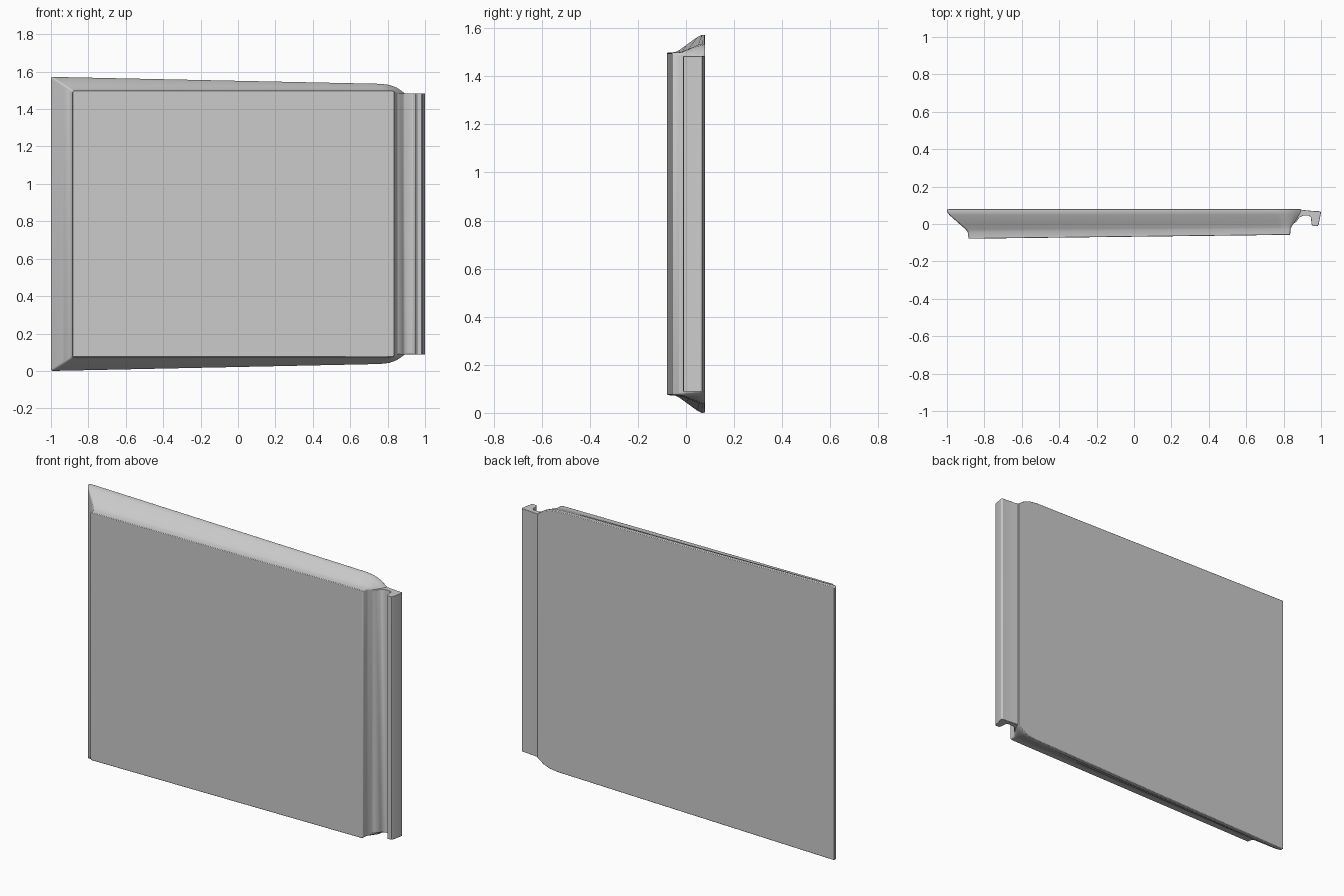
import bpy, bmesh

if "Cube" in bpy.data.objects:
    bpy.data.objects.remove(bpy.data.objects["Cube"])

MID_Z = 0.786   # the panel is mirrored about this height


def finish(name, bm, bevel, angle=0.5):
    bmesh.ops.recalc_face_normals(bm, faces=bm.faces)
    mesh = bpy.data.meshes.new(name)
    bm.to_mesh(mesh)
    bm.free()
    ob = bpy.data.objects.new(name, mesh)
    bpy.context.collection.objects.link(ob)
    mod = ob.modifiers.new("soft_edges", 'BEVEL')
    mod.width = bevel
    mod.segments = 2
    mod.limit_method = 'ANGLE'
    mod.angle_limit = angle
    bpy.ops.object.select_all(action='DESELECT')
    ob.select_set(True)
    bpy.context.view_layer.objects.active = ob
    bpy.ops.object.shade_smooth_by_angle(angle=0.6)
    return ob


# Door panel: lower half of the front and back outlines (x, z)
front = [(-0.885, 0.082), (-0.878, 0.074), (0.78, 0.074), (0.805, 0.074),
         (0.825, 0.074), (0.832, 0.076), (0.835, 0.082)]
back = [(-1.0, 0.004), (-0.995, 0.0), (0.76, 0.037), (0.81, 0.043),
        (0.85, 0.058), (0.873, 0.074), (0.892, 0.088)]
# Section of the sloped rim: (depth y, blend from front to back outline)
levels = [(-0.08, 0.0), (-0.045, 0.03), (-0.03, 0.13), (0.0, 0.42),
          (0.047, 0.88), (0.065, 1.0), (0.08, 0.985)]

bm = bmesh.new()
rings = []
for y, t in levels:
    half = [(a[0] + (b[0] - a[0]) * t, a[1] + (b[1] - a[1]) * t)
            for a, b in zip(front, back)]
    loop = half + [(x, 2 * MID_Z - z) for x, z in reversed(half)]
    # the panel gets thinner towards the hook side
    rings.append([bm.verts.new((x, 0.08 - (0.08 - y) * (1 - 0.075 * (x + 1)), z))
                  for x, z in loop])
for r0, r1 in zip(rings, rings[1:]):
    n = len(r0)
    for i in range(n):
        j = (i + 1) % n
        bm.faces.new((r0[i], r0[j], r1[j], r1[i]))
bm.faces.new(rings[0])
bm.faces.new(rings[-1])
finish("door_panel", bm, 0.003)

# Hooked flange: plan profile (x, y) extruded upwards
profile = [(0.85, 0.079), (0.89, 0.077), (0.92, 0.073), (0.965, 0.069),
           (0.995, 0.068), (1.0, 0.062), (0.988, 0.0), (0.982, -0.011),
           (0.957, -0.012), (0.949, 0.0), (0.946, 0.036), (0.935, 0.045),
           (0.905, 0.045), (0.885, 0.036), (0.868, 0.012), (0.85, 0.0)]
bm = bmesh.new()
base = bm.faces.new([bm.verts.new((x, y, 0.088)) for x, y in profile])
ext = bmesh.ops.extrude_face_region(bm, geom=[base])
top = [v for v in ext["geom"] if isinstance(v, bmesh.types.BMVert)]
bmesh.ops.translate(bm, verts=top, vec=(0, 0, 2 * (MID_Z - 0.088)))
finish("hook_flange", bm, 0.002)
